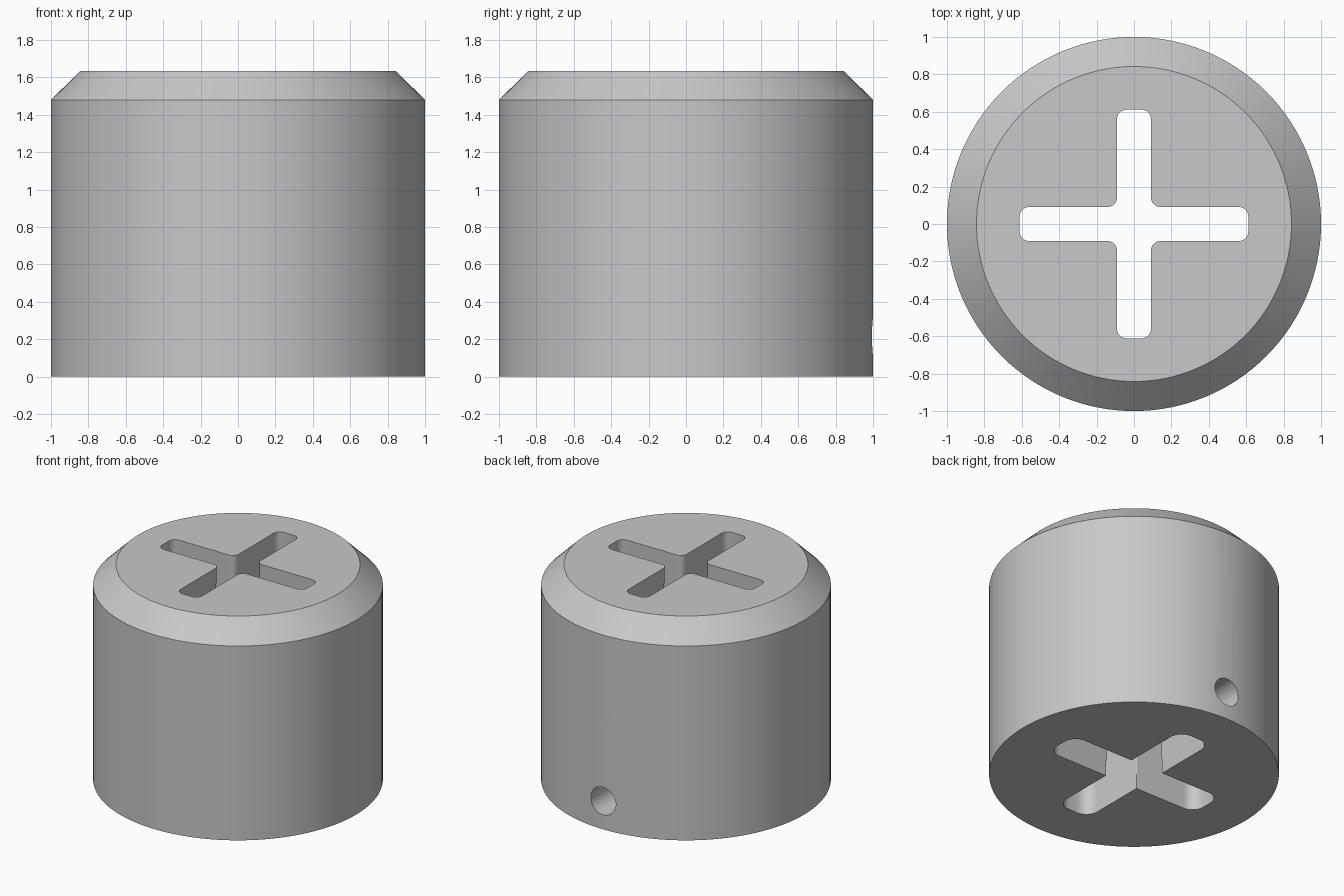
import bpy, bmesh
from math import sin, cos, pi, radians
from mathutils import Matrix, Vector

if "Cube" in bpy.data.objects:
    bpy.data.objects.remove(bpy.data.objects["Cube"], do_unlink=True)

HEIGHT, CHAMFER_Z, CHAMFER_R = 1.635, 1.48, 0.842
ARM_LENGTH, ARM_HALF_WIDTH, TIP_RADIUS, DRAFT = 0.66, 0.14, 0.1, 0.048

grey = bpy.data.materials.new("plain grey")
grey.use_nodes = True
colour = (0.58, 0.58, 0.58, 1)
grey.diffuse_color = colour
grey.node_tree.nodes["Principled BSDF"].inputs["Base Color"].default_value = colour


def loft(name, rings):
    """Closed solid skinned through rings with matching point counts."""
    bm = bmesh.new()
    loops = [[bm.verts.new(p) for p in ring] for ring in rings]
    n = len(loops[0])
    for low, high in zip(loops, loops[1:]):
        for i in range(n):
            j = (i + 1) % n
            bm.faces.new((low[i], low[j], high[j], high[i]))
    bm.faces.new(loops[0][::-1])
    bm.faces.new(loops[-1])
    bmesh.ops.recalc_face_normals(bm, faces=bm.faces)
    mesh = bpy.data.meshes.new(name)
    bm.to_mesh(mesh)
    bm.free()
    mesh.materials.append(grey)
    obj = bpy.data.objects.new(name, mesh)
    bpy.context.collection.objects.link(obj)
    return obj


def circle(radius, z, n=128):
    return [Vector((radius * cos(2 * pi * i / n), radius * sin(2 * pi * i / n), z))
            for i in range(n)]


def arc(cx, cy, radius, start, end, z, steps=8):
    angles = [radians(start + (end - start) * i / steps) for i in range(steps + 1)]
    return [Vector((cx + radius * cos(a), cy + radius * sin(a), z)) for a in angles]


def cross(inset, z):
    """Cross outline shrunk evenly by inset, one arm repeated four times."""
    tip, side, r = ARM_LENGTH - TIP_RADIUS, ARM_HALF_WIDTH - TIP_RADIUS, TIP_RADIUS - inset
    w = ARM_HALF_WIDTH
    arm = (arc(tip, -side, r, -90, 0, z) + arc(tip, side, r, 0, 90, z)
           + arc(w, w, inset, 270, 180, z))
    return [Matrix.Rotation(k * pi / 2, 3, "Z") @ p for k in range(4) for p in arm]


# Chamfered round body
body = loft("chamfered_body", [circle(1, 0), circle(1, CHAMFER_Z), circle(CHAMFER_R, HEIGHT)])

# Tapered cross socket running right through the body
socket = loft("cross_socket_cutter", [cross(0.001, -0.05), cross(DRAFT + 0.002, HEIGHT + 0.05)])

# Radial screw hole in the back, reaching the socket
screw = loft("screw_hole_cutter", [circle(0.105, 0, 48), circle(0.105, 0.5, 48)])
screw.data.transform(Matrix.Translation((0, 0.62, 0.215)) @ Matrix.Rotation(-pi / 2, 4, "X"))

bpy.ops.object.select_all(action="DESELECT")
bpy.context.view_layer.objects.active = body
body.select_set(True)
for cutter in (socket, screw):
    cutter.hide_render = True
    cut = body.modifiers.new(cutter.name, "BOOLEAN")
    cut.operation = "DIFFERENCE"
    cut.solver = "EXACT"
    cut.object = cutter
    bpy.ops.object.modifier_apply(modifier=cut.name)
    bpy.data.objects.remove(cutter, do_unlink=True)

bpy.ops.object.shade_smooth_by_angle(angle=radians(30))
